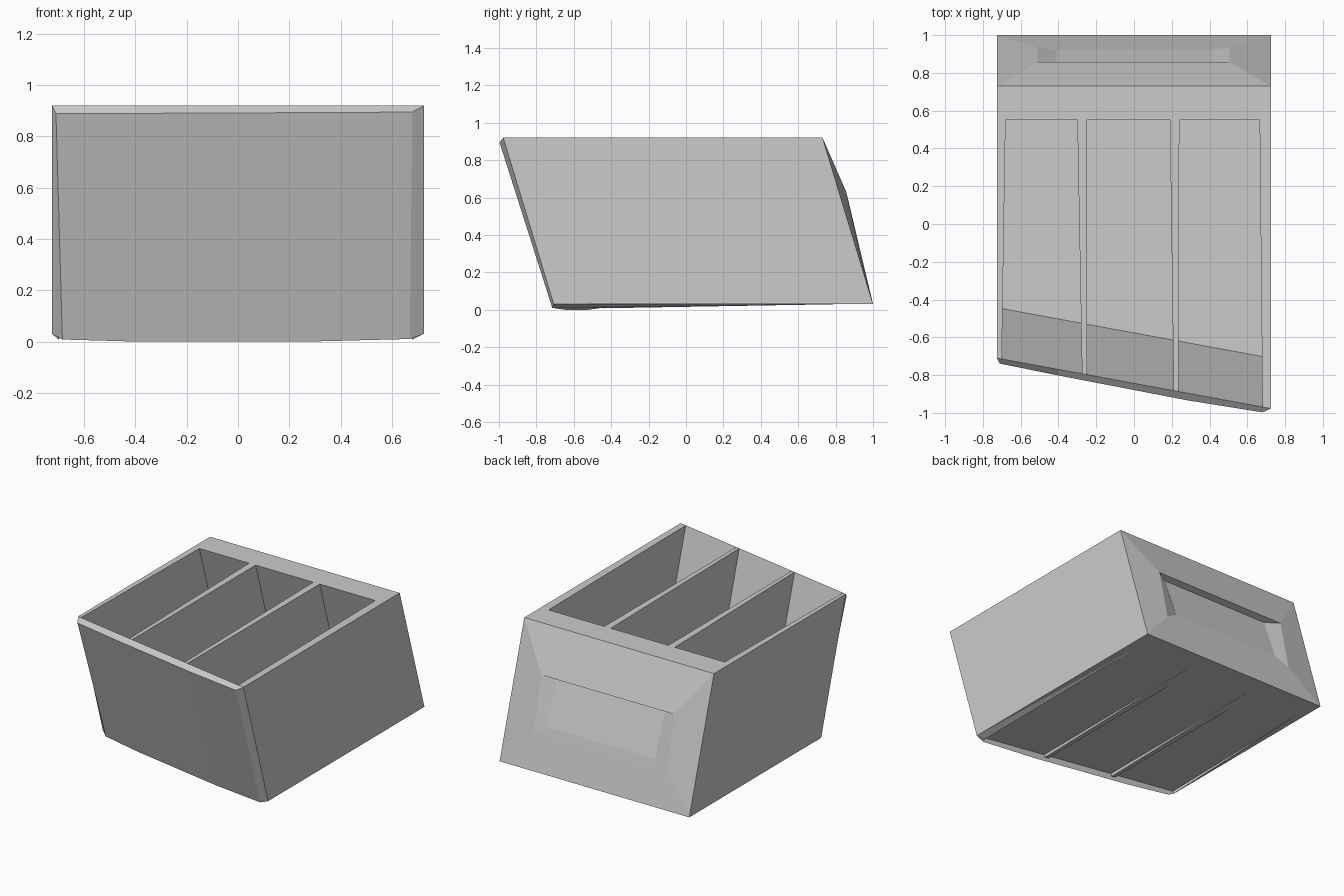
import bpy, bmesh

if "Cube" in bpy.data.objects:
    bpy.data.objects.remove(bpy.data.objects["Cube"])

TOP, BOT = 0.92, 0.03
LEAN = 0.27 / (TOP - BOT)


def lean(x, y, z):
    """Point whose plan position is given at the rim, leaned back below it."""
    return (x, y + LEAN * (TOP - z), z)


def front_y(x):
    """Slanted plan line where the walls meet the front panel."""
    return -0.71 - 0.267 * (x + 0.725) / 1.45


def finish(bm, name):
    bmesh.ops.recalc_face_normals(bm, faces=bm.faces)
    mesh = bpy.data.meshes.new(name)
    bm.to_mesh(mesh)
    bm.free()
    ob = bpy.data.objects.new(name, mesh)
    bpy.context.collection.objects.link(ob)
    return ob


def ring(bm, pts):
    return [bm.verts.new(p) for p in pts]


def bridge(bm, a, b, skip=()):
    n = len(a)
    for i in range(n):
        if i not in skip:
            j = (i + 1) % n
            bm.faces.new((a[i], a[j], b[j], b[i]))


# Comb-shaped body: thick back with side walls and two dividers tapering forward
walls = [  # back left, back right, front left, front right x
    (-0.725, -0.68, -0.725, -0.70),
    (-0.30, -0.25, -0.275, -0.25),
    (0.19, 0.24, 0.21, 0.235),
    (0.665, 0.725, 0.68, 0.725),
]
plan = []  # x, y, underside z
for bl, br, fl, fr in walls:
    plan.append((bl, 0.55, BOT))
    for x in (fl, fr):
        plan.append((x, front_y(x), BOT if abs(x) > 0.72 else 0.008))
    plan.append((br, 0.55, BOT))
plan = plan[1:-1]
plan += [(0.725, 0.73, BOT), (-0.725, 0.73, BOT)]
bm = bmesh.new()
upper = ring(bm, [lean(x, y, TOP) for x, y, _ in plan])
lower = ring(bm, [lean(x, y, z) for x, y, z in plan])
back_edge = len(plan) - 2
bridge(bm, upper, lower, skip=(back_edge,))
caps = [bm.faces.new(upper), bm.faces.new(lower)]
for cap in caps:
    cap.normal_update()

# Raised back panel with a recessed finger grip
outer = [upper[-1], upper[-2], lower[-2], lower[-1]]
panel = ring(bm, [(-0.51, 0.857, 0.63), (0.505, 0.857, 0.63),
                  (0.505, 0.936, 0.27), (-0.51, 0.936, 0.27)])
grip = ring(bm, [(-0.41, 0.81, 0.62), (0.415, 0.81, 0.62),
                 (0.415, 0.922, 0.32), (-0.41, 0.922, 0.32)])
bridge(bm, outer, panel)
bridge(bm, panel, grip)
bm.faces.new(grip)
bmesh.ops.triangulate(bm, faces=caps)
finish(bm, "compartment_body")

# Thin floor joining the walls
bm = bmesh.new()
floor_plan = [(-0.71, front_y(-0.71)), (0.71, front_y(0.71)), (0.71, 0.6), (-0.71, 0.6)]
a = ring(bm, [lean(x, y, 0.04) for x, y in floor_plan])
b = ring(bm, [lean(x, y, 0.031) for x, y in floor_plan])
bridge(bm, a, b)
bm.faces.new(a)
bm.faces.new(b)
finish(bm, "floor")

# Slightly bowed front panel with bevelled edges
bm = bmesh.new()
rim = [(-0.71, -0.739, 0.89), (-0.40, -0.802, 0.89), (0.28, -0.933, 0.893), (0.68, -0.997, 0.895)]
foot = [(0.67, -0.715, 0.01), (0.28, -0.648, 0.0), (-0.40, -0.522, 0.0), (-0.685, -0.465, 0.008)]
back_x = [-0.725, -0.40, 0.28, 0.725]
fronts = ring(bm, rim + foot)
backs = ring(bm, [lean(x, front_y(x), TOP) for x in back_x]
             + [lean(x, front_y(x), BOT) for x in reversed(back_x)])
bridge(bm, fronts, backs)
for loop in (fronts, backs):
    for i in range(3):
        bm.faces.new((loop[i], loop[i + 1], loop[6 - i], loop[7 - i]))
finish(bm, "front_panel")
